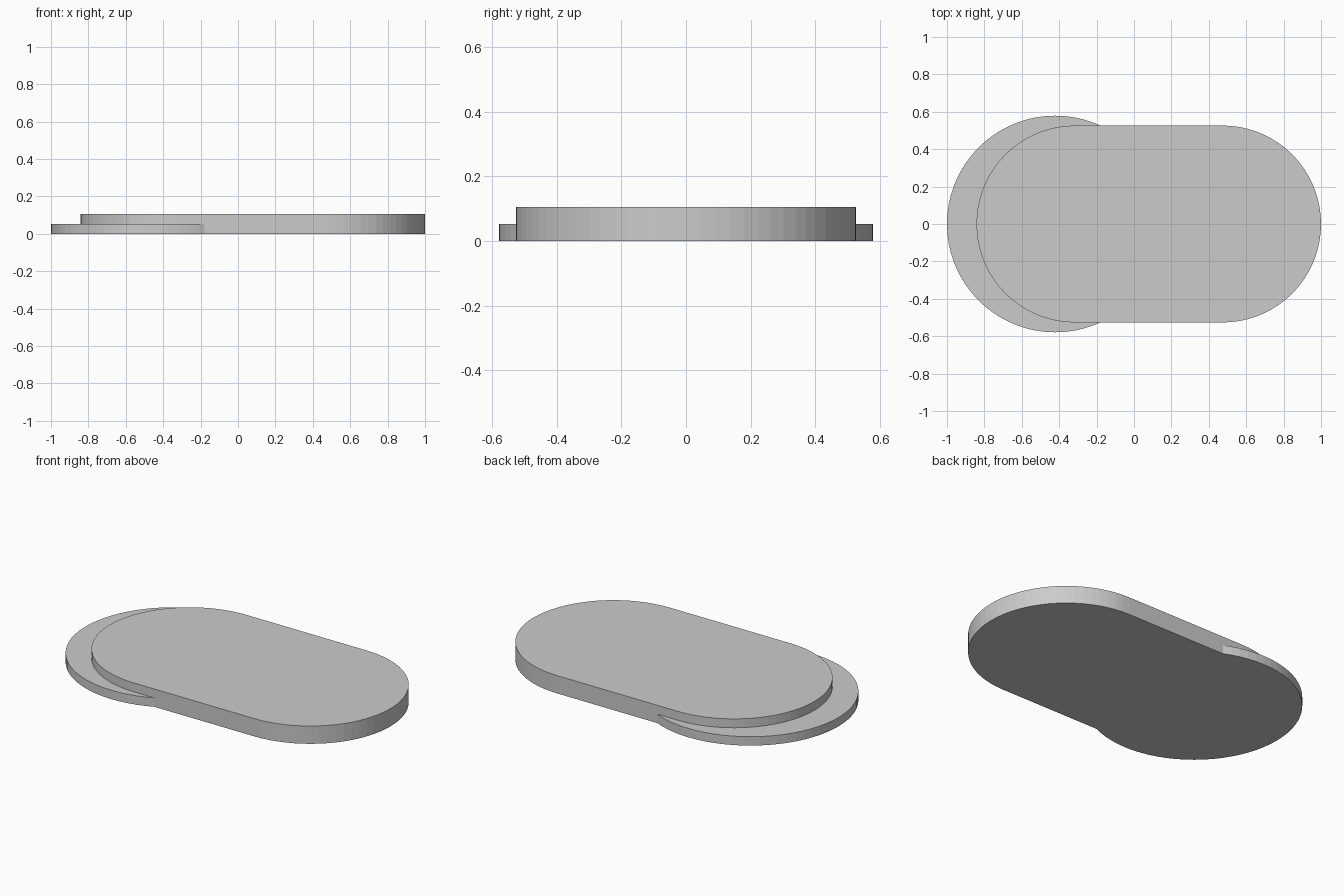
import bpy, bmesh
from math import sin, cos, pi

if "Cube" in bpy.data.objects:
    bpy.data.objects.remove(bpy.data.objects["Cube"])

U = 1 / 19      # base unit: total length is 38 of these
HALF_STEPS = 36  # segments per half circle


def arc(cx, r, start, end, steps):
    return [(cx + r * cos(start + (end - start) * i / steps),
             r * sin(start + (end - start) * i / steps)) for i in range(steps + 1)]


def extrude_outline(name, points, height):
    bm = bmesh.new()
    face = bm.faces.new([bm.verts.new((x, y, 0)) for x, y in points])
    top = bmesh.ops.extrude_face_region(bm, geom=[face], use_keep_orig=True)
    verts = [g for g in top["geom"] if isinstance(g, bmesh.types.BMVert)]
    bmesh.ops.translate(bm, verts=verts, vec=(0, 0, height))
    bmesh.ops.recalc_face_normals(bm, faces=bm.faces)
    mesh = bpy.data.meshes.new(name)
    bm.to_mesh(mesh)
    bm.free()
    obj = bpy.data.objects.new(name, mesh)
    bpy.context.collection.objects.link(obj)
    return obj


# Thick plate with rounded ends
plate_outline = (arc(9 * U, 10 * U, -pi / 2, pi / 2, HALF_STEPS)
                 + arc(-6 * U, 10 * U, pi / 2, 3 * pi / 2, HALF_STEPS))
plate = extrude_outline("rounded_plate", plate_outline, 2 * U)

# Thin round flange under the left end
flange_outline = arc(-8 * U, 11 * U, 0, 2 * pi, 2 * HALF_STEPS)[:-1]
flange = extrude_outline("round_flange", flange_outline, U)

# Fuse the flange into the plate as one solid
union = plate.modifiers.new("fuse_flange", 'BOOLEAN')
union.operation = 'UNION'
union.solver = 'EXACT'
union.object = flange
bpy.context.view_layer.objects.active = plate
bpy.ops.object.modifier_apply(modifier=union.name)
bpy.data.objects.remove(flange)
